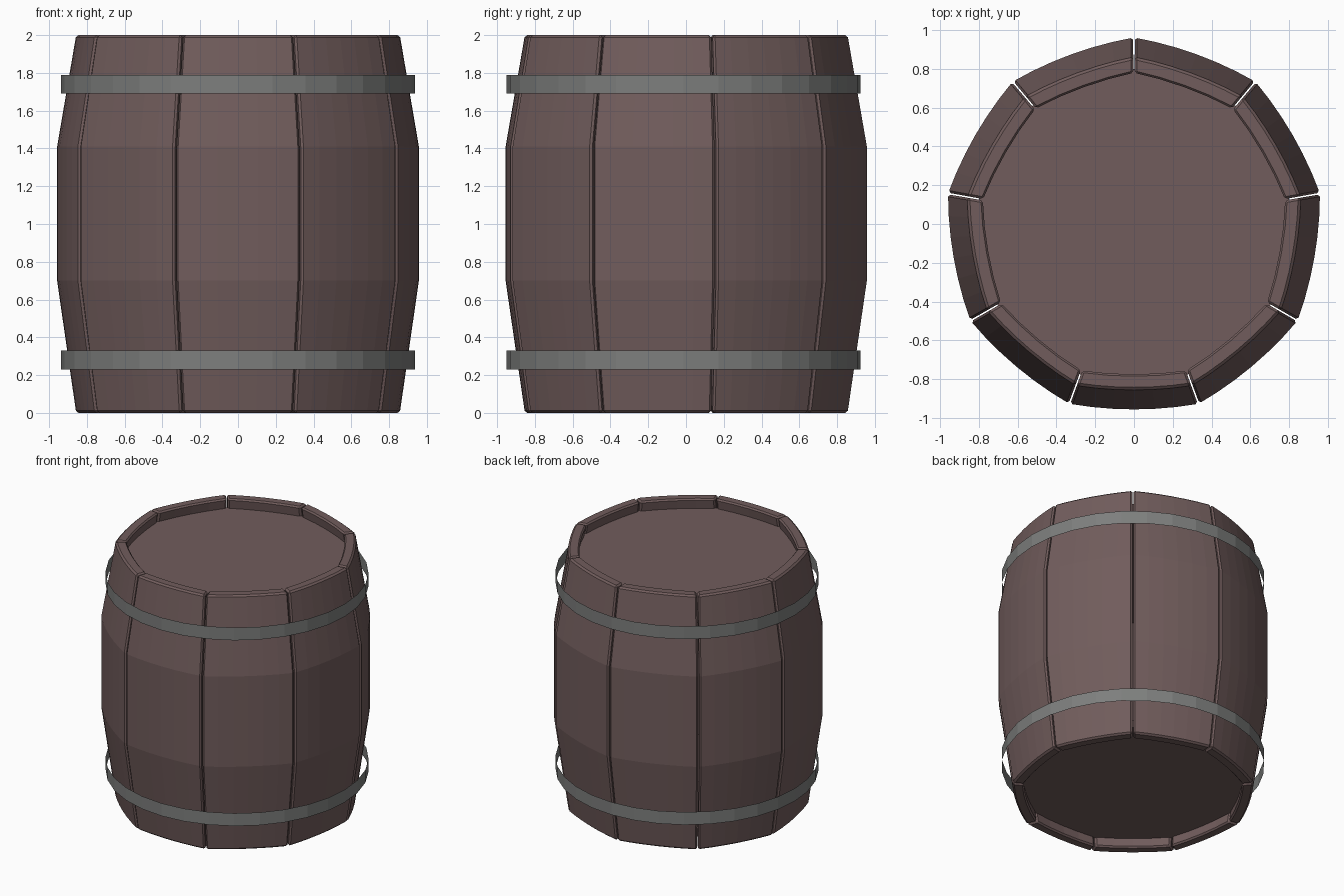
import bpy, bmesh, math

if "Cube" in bpy.data.objects:
    bpy.data.objects.remove(bpy.data.objects["Cube"])

OFF_Y = -0.012          # nine staves: point at the back, flat at the front
N = 9
HALF = 19.75            # half angle of one stave in degrees


def material(name, rgb):
    m = bpy.data.materials.new(name)
    m.diffuse_color = (*rgb, 1)
    m.use_nodes = True
    m.node_tree.nodes["Principled BSDF"].inputs["Base Color"].default_value = m.diffuse_color
    return m


wood = material("dark_wood", (0.165, 0.108, 0.107))
iron = material("grey_iron", (0.205, 0.210, 0.205))


def make_object(name, bm, mat):
    bmesh.ops.recalc_face_normals(bm, faces=bm.faces)
    me = bpy.data.meshes.new(name)
    bm.to_mesh(me)
    bm.free()
    me.materials.append(mat)
    ob = bpy.data.objects.new(name, me)
    ob.location.y = OFF_Y
    bpy.context.collection.objects.link(ob)
    return ob


def loft(name, sections, mat, caps=True):
    bm = bmesh.new()
    rows = [[bm.verts.new(p) for p in s] for s in sections]
    n = len(rows[0])
    for a, b in zip(rows, rows[1:]):
        for i in range(n):
            j = (i + 1) % n
            bm.faces.new((a[i], a[j], b[j], b[i]))
    if caps:
        bm.faces.new(rows[0][::-1])
        bm.faces.new(rows[-1])
    return make_object(name, bm, mat)


def arc(center, mid_r, corner_r, steps, z, half=HALF):
    # flattened arc: smaller radius in the middle, larger at the seams
    pts = []
    for i in range(steps + 1):
        t = -1 + 2 * i / steps
        a = math.radians(center + half * t)
        r = mid_r + (corner_r - mid_r) * t * t
        pts.append((r * math.cos(a), r * math.sin(a), z))
    return pts


# staves
PROFILE = [(0, 0.102), (0.7, 0), (1.41, 0), (2, 0.102)]   # height, inset
for k in range(N):
    c = 70 + 40 * k
    sections = []
    for z, d in PROFILE:
        outer = arc(c, 0.943 - d, 0.972 - d, 6, z)
        inner = arc(c, 0.862 - d, 0.890 - d, 4, z)
        sections.append(outer + inner[::-1])
    ob = loft(f"stave_{k + 1}", sections, wood)
    bev = ob.modifiers.new("edge", 'BEVEL')
    bev.width = 0.012
    bev.segments = 1
    bev.limit_method = 'ANGLE'
    bev.angle_limit = math.radians(50)

# recessed heads at both ends
for name, z0, z1 in (("top_head", 1.86, 1.92), ("bottom_head", 0.08, 0.14)):
    sections = []
    for z in (z0, z1):
        ring = []
        for k in range(N):
            ring += arc(70 + 40 * k, 0.785, 0.812, 4, z, 20)[:-1]
        sections.append(ring)
    loft(name, sections, wood)

# thin iron hoops
for name, z0, z1 in (("lower_hoop", 0.23, 0.33), ("upper_hoop", 1.69, 1.79)):
    sections = [[(0.937 * math.cos(2 * math.pi * i / 32),
                  0.937 * math.sin(2 * math.pi * i / 32), z) for i in range(32)]
                for z in (z0, z1)]
    loft(name, sections, iron, caps=False)
